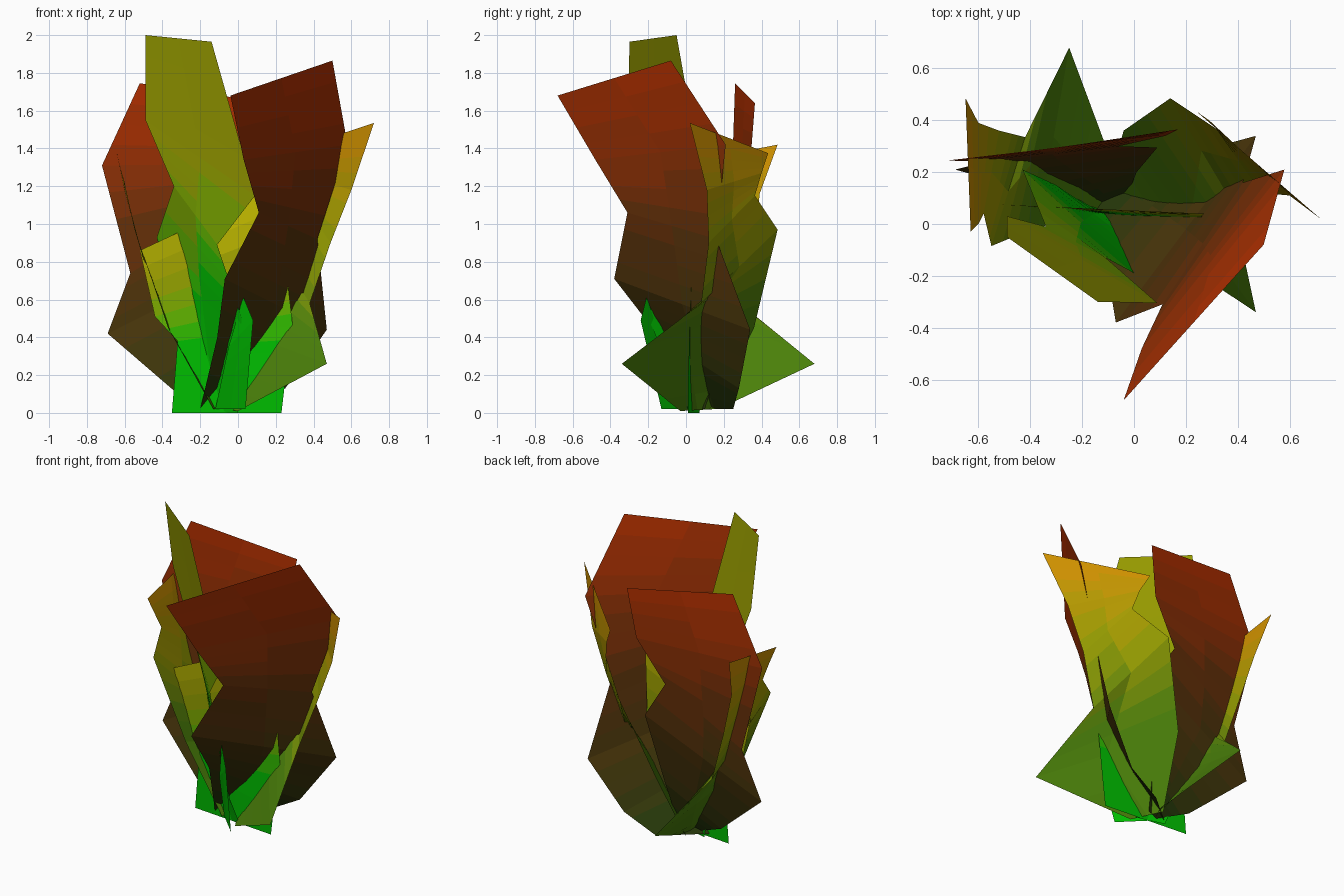
import bpy
from mathutils import Vector

STEPS = 4      # sub-rows per leaf segment, for the colour fade
SHADES = 12    # colour bands from base to tip


def ramp(stops, t):
    f = t * (len(stops) - 1)
    i = min(int(f), len(stops) - 2)
    return [a + (b - a) * (f - i) for a, b in zip(stops[i], stops[i + 1])]


def leaf(name, rows, stops, top):
    """Flat-faced leaf strip; each row is a (left, right) pair of edge points."""
    pairs = [(Vector(r[:3]), Vector(r[3:])) for r in rows]
    fine = [pairs[0]]
    for (a, b), (c, d) in zip(pairs, pairs[1:]):
        for k in range(1, STEPS + 1):
            fine.append((a.lerp(c, k / STEPS), b.lerp(d, k / STEPS)))
    verts, faces = [], []
    for a, b in fine:
        verts += [a, a.lerp(b, 0.5), b]
    for i in range(len(fine) - 1):
        for j in range(2):
            o = i * 3 + j
            faces.append((o, o + 1, o + 4, o + 3))
    mesh = bpy.data.meshes.new(name)
    mesh.from_pydata(verts, [], faces)
    for i in range(SHADES):
        mat = bpy.data.materials.new(f"{name}_shade_{i}")
        mat.diffuse_color = (*ramp(stops, i / (SHADES - 1)), 1)
        mesh.materials.append(mat)
    for p in mesh.polygons:
        p.material_index = max(0, min(SHADES - 1, int(p.center.z / top * SHADES)))
    ob = bpy.data.objects.new(name, mesh)
    bpy.context.collection.objects.link(ob)
    return ob


GREEN = (0.0, 0.50, 0.0)
MOSS = (0.07, 0.22, 0.003)
OLIVE = (0.32, 0.34, 0.0)
YELLOW = (0.55, 0.50, 0.0)
ORANGE = (0.62, 0.28, 0.0)
DARK = (0.02, 0.04, 0.003)
BROWN = (0.10, 0.03, 0.003)
RED = (0.46, 0.03, 0.0)

# large red leaves, front right and back left
leaf("front_red_leaf", [
    (-0.20, 0.05, 0.02, 0.04, 0.25, 0.02),
    (-0.11, -0.14, 0.40, 0.25, 0.28, 0.13),
    (-0.07, -0.38, 0.71, 0.47, 0.34, 0.44),
    (0.11, -0.31, 1.06, 0.42, 0.16, 0.92),
    (0.03, -0.48, 1.34, 0.58, 0.21, 1.42),
    (-0.04, -0.68, 1.68, 0.50, -0.08, 1.865)], [DARK, BROWN, RED], 1.85)
leaf("back_red_leaf", [
    (-0.12, 0.06, 0.02, -0.03, 0.10, 0.02),
    (-0.33, 0.11, 0.11, 0.01, 0.20, 0.35),
    (-0.69, 0.21, 0.42, 0.09, 0.295, 0.81),
    (-0.57, 0.24, 0.74, -0.06, 0.30, 1.05),
    (-0.72, 0.245, 1.31, 0.12, 0.34, 1.32),
    (-0.52, 0.26, 1.745, 0.17, 0.365, 1.64)], [DARK, BROWN, RED], 1.75)

# tallest leaf, leaning to the front left
leaf("tall_olive_leaf", [
    (-0.18, 0.07, 0.0, 0.0, 0.02, 0.0),
    (-0.30, 0.15, 0.40, -0.01, -0.07, 0.20),
    (-0.43, 0.21, 0.93, 0.02, -0.20, 0.50),
    (-0.34, -0.01, 1.20, -0.11, -0.13, 0.89),
    (-0.49, 0.03, 1.55, 0.09, -0.305, 1.15),
    (-0.49, -0.05, 2.0, -0.14, -0.30, 1.965)], [GREEN, GREEN, OLIVE, OLIVE], 2.0)

# orange tipped leaves on the two sides
leaf("right_orange_leaf", [
    (0.0, -0.03, 0.01, -0.10, 0.15, 0.02),
    (0.47, -0.34, 0.26, -0.04, 0.36, 0.45),
    (0.38, 0.08, 0.58, 0.14, 0.485, 0.97),
    (0.49, 0.12, 0.90, 0.32, 0.365, 1.15),
    (0.60, 0.11, 1.18, 0.29, 0.40, 1.27),
    (0.72, 0.02, 1.535, 0.24, 0.435, 1.375)], [MOSS, MOSS, OLIVE, ORANGE], 1.5)
leaf("left_orange_leaf", [
    (-0.06, 0.17, 0.02, -0.13, 0.02, 0.02),
    (-0.25, 0.68, 0.26, -0.37, -0.01, 0.45),
    (-0.42, 0.335, 0.54, -0.55, -0.085, 0.98),
    (-0.52, 0.36, 0.87, -0.58, 0.04, 1.12),
    (-0.60, 0.39, 1.16, -0.60, 0.0, 1.22),
    (-0.65, 0.485, 1.42, -0.63, -0.03, 1.32)], [MOSS, MOSS, OLIVE, ORANGE], 1.4)

# upright leaf through the middle, crossing the others
leaf("middle_yellow_leaf", [
    (-0.35, 0.06, 0.0, 0.23, 0.01, 0.0),
    (-0.33, 0.06, 0.25, 0.25, 0.01, 0.17),
    (-0.32, 0.06, 0.38, 0.29, 0.02, 0.46),
    (-0.44, 0.07, 0.51, 0.26, 0.03, 0.72),
    (-0.52, 0.075, 0.86, 0.27, 0.04, 1.23)], [GREEN, GREEN, OLIVE, YELLOW], 1.15)

# small young leaf at the front
leaf("young_front_leaf", [
    (-0.12, 0.03, 0.02, 0.04, -0.13, 0.02),
    (-0.05, -0.12, 0.35, 0.08, -0.24, 0.49),
    (0.02, -0.20, 0.59, 0.03, -0.21, 0.61)], [GREEN, GREEN], 1.0)
